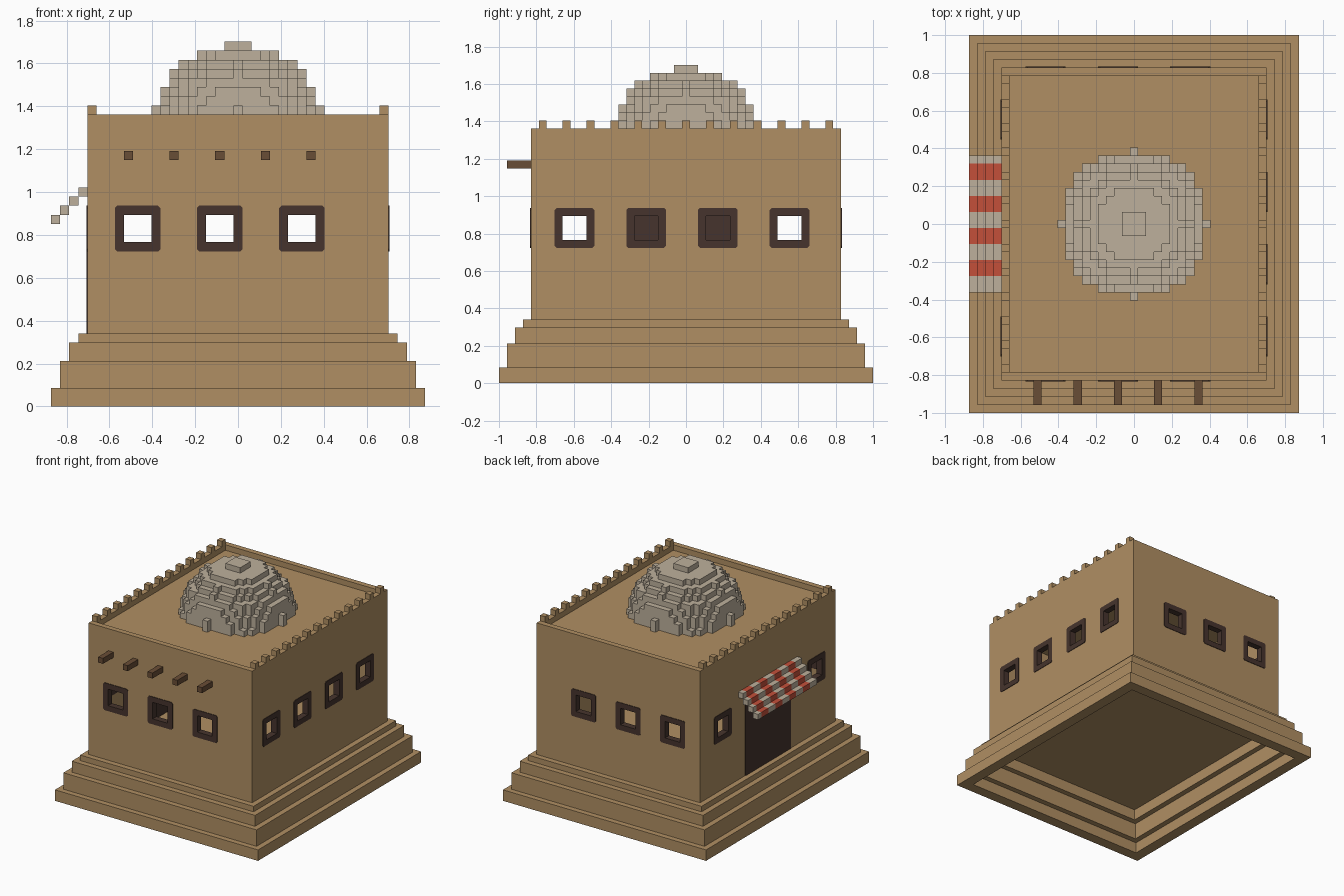
import bpy, bmesh
from mathutils import Vector

if "Cube" in bpy.data.objects:
    bpy.data.objects.remove(bpy.data.objects["Cube"], do_unlink=True)

U = 2 / 47  # block size; all sizes below are in blocks


def material(name, hex_code):
    def lin(c):
        return c / 12.92 if c <= 0.04045 else ((c + 0.055) / 1.055) ** 2.4
    col = [lin(int(hex_code[i:i + 2], 16) / 255) for i in (0, 2, 4)] + [1]
    m = bpy.data.materials.new(name)
    m.use_nodes = True
    m.diffuse_color = col
    bsdf = m.node_tree.nodes["Principled BSDF"]
    bsdf.inputs["Base Color"].default_value = col
    bsdf.inputs["Roughness"].default_value = 0.9
    return m


CLAY = material("clay", "B08F63")
STONE = material("pale_stone", "BDB09C")
RED = material("red_cloth", "C4503A")
DARK = material("dark_wood", "46342D")
BEAM = material("beam_wood", "694D36")


def finish(name, bm, mat):
    bmesh.ops.recalc_face_normals(bm, faces=bm.faces)
    bmesh.ops.scale(bm, vec=(U, U, U), verts=bm.verts)
    me = bpy.data.meshes.new(name)
    bm.to_mesh(me)
    bm.free()
    me.materials.append(mat)
    ob = bpy.data.objects.new(name, me)
    bpy.context.collection.objects.link(ob)
    return ob


def boxes(name, mat, items):
    """One object from boxes given as (x0, x1, y0, y1, z0, z1)."""
    bm = bmesh.new()
    for b in items:
        verts = bmesh.ops.create_cube(bm, size=1)["verts"]
        for v in verts:
            v.co = Vector([(b[2 * i] + b[2 * i + 1]) / 2 + v.co[i] * (b[2 * i + 1] - b[2 * i])
                           for i in range(3)])
    return finish(name, bm, mat)


def plate(name, mat, axis, rect, d0, d1, holes=(), chamfer=0):
    """Slab across the axis from d0 to d1, with rectangular holes (u0, u1, v0, v1)."""
    def place(u, v, d):
        return {"x": (d, u, v), "y": (u, d, v), "z": (u, v, d)}[axis]
    rects = [rect, *holes]
    us = sorted({c for r in rects for c in r[:2]})
    vs = sorted({c for r in rects for c in r[2:]})
    bm = bmesh.new()
    grid = {(u, v): bm.verts.new(place(u, v, d0)) for u in us for v in vs}
    for u0, u1 in zip(us, us[1:]):
        for v0, v1 in zip(vs, vs[1:]):
            u, v = (u0 + u1) / 2, (v0 + v1) / 2
            if not any(h[0] < u < h[1] and h[2] < v < h[3] for h in holes):
                bm.faces.new([grid[p] for p in ((u0, v0), (u1, v0), (u1, v1), (u0, v1))])
    bmesh.ops.delete(bm, geom=[v for v in bm.verts if not v.link_faces], context="VERTS")
    ext = bmesh.ops.extrude_face_region(bm, geom=bm.faces[:], use_keep_orig=True)["geom"]
    shift = Vector(place(0, 0, d1 - d0))
    bmesh.ops.translate(bm, vec=shift, verts=[g for g in ext if isinstance(g, bmesh.types.BMVert)])
    if chamfer:
        corners = [Vector(place(u, v, (d0 + d1) / 2)) for u in rect[:2] for v in rect[2:]]
        edges = [e for e in bm.edges
                 if any(((e.verts[0].co + e.verts[1].co) / 2 - c).length < 1e-3 for c in corners)]
        bmesh.ops.bevel(bm, geom=edges, offset=chamfer, segments=1, affect="EDGES")
    return finish(name, bm, mat)


def square(cu, cv, r):
    return (cu - r, cu + r, cv - r, cv + r)


# Stepped base: hollow rings closed by a floor slab
for i, (z0, z1) in enumerate([(0, 2), (2, 5), (5, 7)]):
    x, y = 20.5 - i, 23.5 - i
    plate(f"base_step_{i + 1}", CLAY, "z", (-x, x, -y, y), z0, z1,
          [(-x + 2, x - 2, -y + 2, y - 2)])
boxes("floor", CLAY, [(-17.5, 17.5, -20.5, 20.5, 7, 8)])

# Walls with windows: name, axis, sign, half width, outer position, window centres
WIN_Z = 19.5
walls = [
    ("front", "y", -1, 16.5, 19.5, (-11, -2, 7)),
    ("back", "y", 1, 16.5, 19.5, (-11, -2, 7)),
    ("left", "x", 1, 18.5, 16.5, (-14, -5, 4, 13)),
    ("right", "x", -1, 18.5, 16.5, (-14, 13)),
]
for name, axis, s, half, out, centres in walls:
    plate(f"{name}_wall", CLAY, axis, (-half, half, 8, 32), s * (out - 1), s * out,
          [square(c, WIN_Z, 2) for c in centres])
    for n, c in enumerate(centres):
        plate(f"{name}_window_frame_{n + 1}", DARK, axis, square(c, WIN_Z, 2.5),
              s * (out - 1.05), s * (out + 0.1), [square(c, WIN_Z, 1.5)], chamfer=0.25)

# Door under the awning
boxes("door", DARK, [(-16.6, -15.4, -6.5, 6.5, 8, 22)])

# Sunken roof and battlements along both sides
boxes("roof", CLAY, [(-15.5, 15.5, -18.5, 18.5, 30, 31)])
boxes("battlements", CLAY, [(s * 16 - 0.5, s * 16 + 0.5, y - 0.5, y + 0.5, 32, 33)
                            for s in (-1, 1) for y in range(-18, 19, 3)])

# Beam ends on the front
boxes("beam_ends", BEAM, [(x - 0.5, x + 0.5, -22.5, -19.5, 27, 28) for x in range(-12, 9, 5)])

# Stair-shaped striped awning
stripe_edges = [-8.5, -6.5, -4.5, -2.5, -0.5, 1.5, 3.5, 5.5, 7.5, 8.5]
stripes = list(zip(stripe_edges, stripe_edges[1:]))
for name, mat, part in (("awning_pale_stripes", STONE, stripes[::2]),
                        ("awning_red_stripes", RED, stripes[1::2])):
    boxes(name, mat, [(-20.5 + i, -19.5 + i, y0, y1, 20 + i, 21 + i)
                      for i in range(4) for y0, y1 in part])

# Block dome: cells inside a sphere, keeping only exposed faces
R = range(-9, 10)
cells = {(i, j, k) for i in R for j in R for k in range(31, 40)
         if i * i + j * j + (k - 29.8) ** 2 <= 88.2
         and (max(abs(i), abs(j)) < 9 or i * j == 0)}
bm = bmesh.new()
for cell in cells:
    for ax in range(3):
        for s in (-1, 1):
            near = list(cell)
            near[ax] += s
            if tuple(near) in cells:
                continue
            centre = Vector((cell[0], cell[1], cell[2] + 0.5))
            quad = []
            for a, b in ((-1, -1), (1, -1), (1, 1), (-1, 1)):
                off = Vector((0, 0, 0))
                off[ax], off[(ax + 1) % 3], off[(ax + 2) % 3] = s / 2, a * s / 2, b / 2
                quad.append(bm.verts.new(centre + off))
            bm.faces.new(quad)
bmesh.ops.remove_doubles(bm, verts=bm.verts, dist=1e-4)
finish("dome", bm, STONE)
